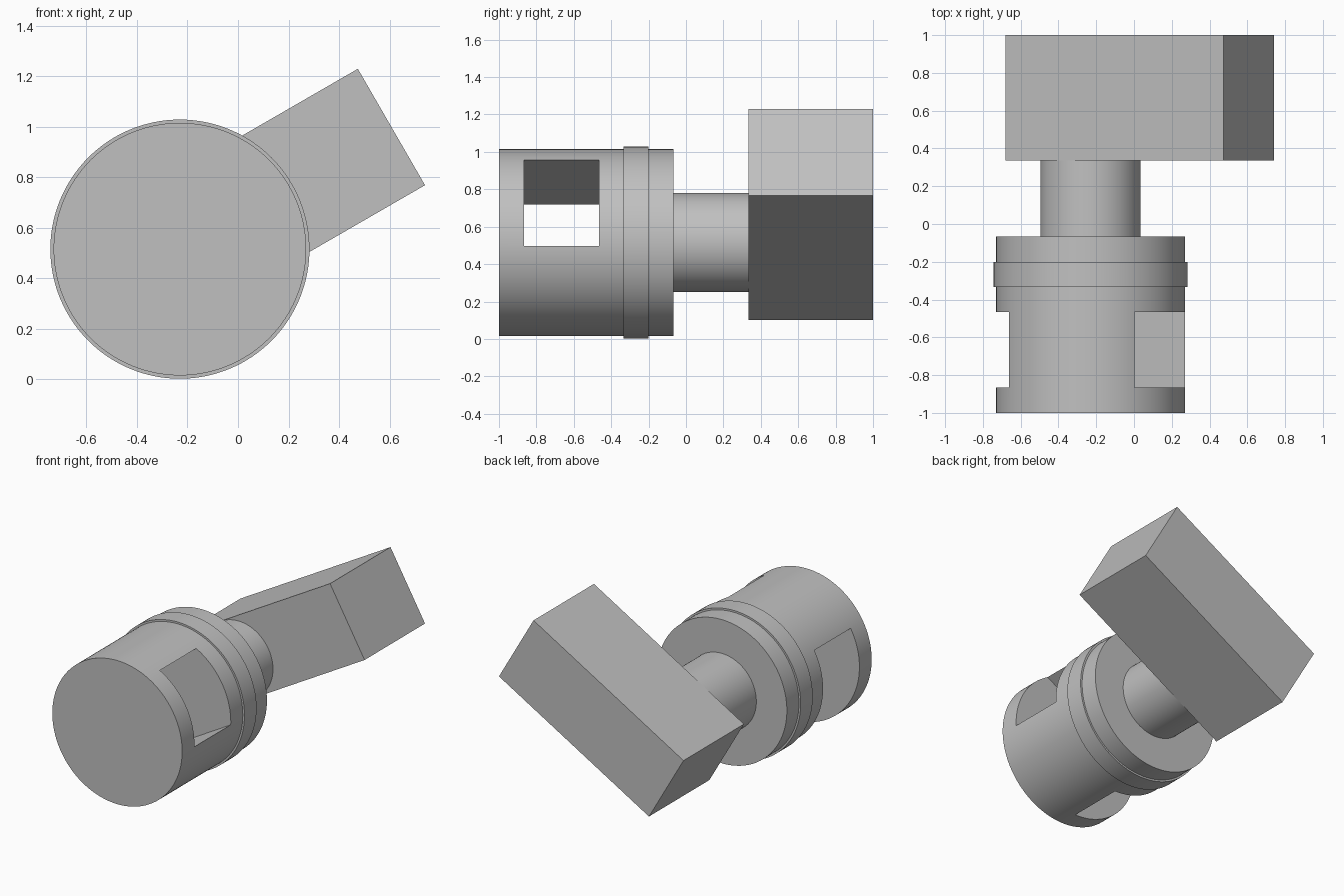
import bpy, bmesh, math
from mathutils import Matrix, Vector

cube = bpy.data.objects.get("Cube")
if cube:
    bpy.data.objects.remove(cube, do_unlink=True)

AXIS_X, AXIS_Z = -0.23, 0.515      # centre line of the turned body
TILT = math.radians(30)            # direction of the block and slots

grey = bpy.data.materials.new("plain grey")
grey.use_nodes = True
colour = (0.53, 0.53, 0.53, 1)
grey.diffuse_color = colour
grey.node_tree.nodes["Principled BSDF"].inputs["Base Color"].default_value = colour


def make_object(name, bm):
    bmesh.ops.recalc_face_normals(bm, faces=bm.faces)
    mesh = bpy.data.meshes.new(name)
    bm.to_mesh(mesh)
    bm.free()
    mesh.materials.append(grey)
    obj = bpy.data.objects.new(name, mesh)
    bpy.context.collection.objects.link(obj)
    return obj


def tilted_box(name, along, y_range, half_height):
    """Box whose length runs along the tilted direction from the centre line."""
    bm = bmesh.new()
    size = (along[1] - along[0], y_range[1] - y_range[0], 2 * half_height)
    centre = Vector((sum(along) / 2, sum(y_range) / 2, 0))
    place = (Matrix.Translation((AXIS_X, 0, AXIS_Z))
             @ Matrix.Rotation(-TILT, 4, 'Y')
             @ Matrix.Translation(centre) @ Matrix.Diagonal((*size, 1)))
    bmesh.ops.create_cube(bm, size=1, matrix=place)
    return make_object(name, bm)


def turned(name, profile, segments=128):
    """Revolve (radius, y) points about the centre line."""
    bm = bmesh.new()
    rings = []
    for radius, y in profile:
        ring = []
        for i in range(segments):
            a = math.tau * i / segments
            ring.append(bm.verts.new((AXIS_X + radius * math.cos(a), y,
                                      AXIS_Z + radius * math.sin(a))))
        rings.append(ring)
    for a, b in zip(rings, rings[1:]):
        for i in range(segments):
            j = (i + 1) % segments
            bm.faces.new((a[i], a[j], b[j], b[i]))
    bm.faces.new(rings[0])
    bm.faces.new(rings[-1])
    return make_object(name, bm)


# Turned body with collar and stem
body = turned("slotted_body", [(0.5, -1), (0.5, -0.333), (0.513, -0.333), (0.513, -0.2),
                               (0.5, -0.2), (0.5, -0.067), (0.265, -0.067), (0.265, 0.335)])

# Stepped slot through the body: narrow on one side, wide on the other
slot_y = (-0.865, -0.465)
cutters = [tilted_box("narrow_slot_cutter", (-0.2, 0.8), slot_y, 0.266),
           tilted_box("wide_slot_cutter", (-0.8, -0.052), slot_y, 0.433)]
bpy.context.view_layer.objects.active = body
for cutter in cutters:
    cutter.hide_render = True
    mod = body.modifiers.new("slot", 'BOOLEAN')
    mod.operation = 'DIFFERENCE'
    mod.solver = 'EXACT'
    mod.object = cutter
    bpy.ops.object.modifier_apply(modifier=mod.name)
for cutter in cutters:
    bpy.data.objects.remove(cutter, do_unlink=True)

bpy.ops.object.select_all(action='DESELECT')
body.select_set(True)
bpy.ops.object.shade_smooth_by_angle(angle=math.radians(30))

# Tilted block on the end of the stem
tilted_box("end_block", (-0.367, 0.967), (0.335, 1.0), 0.266)
